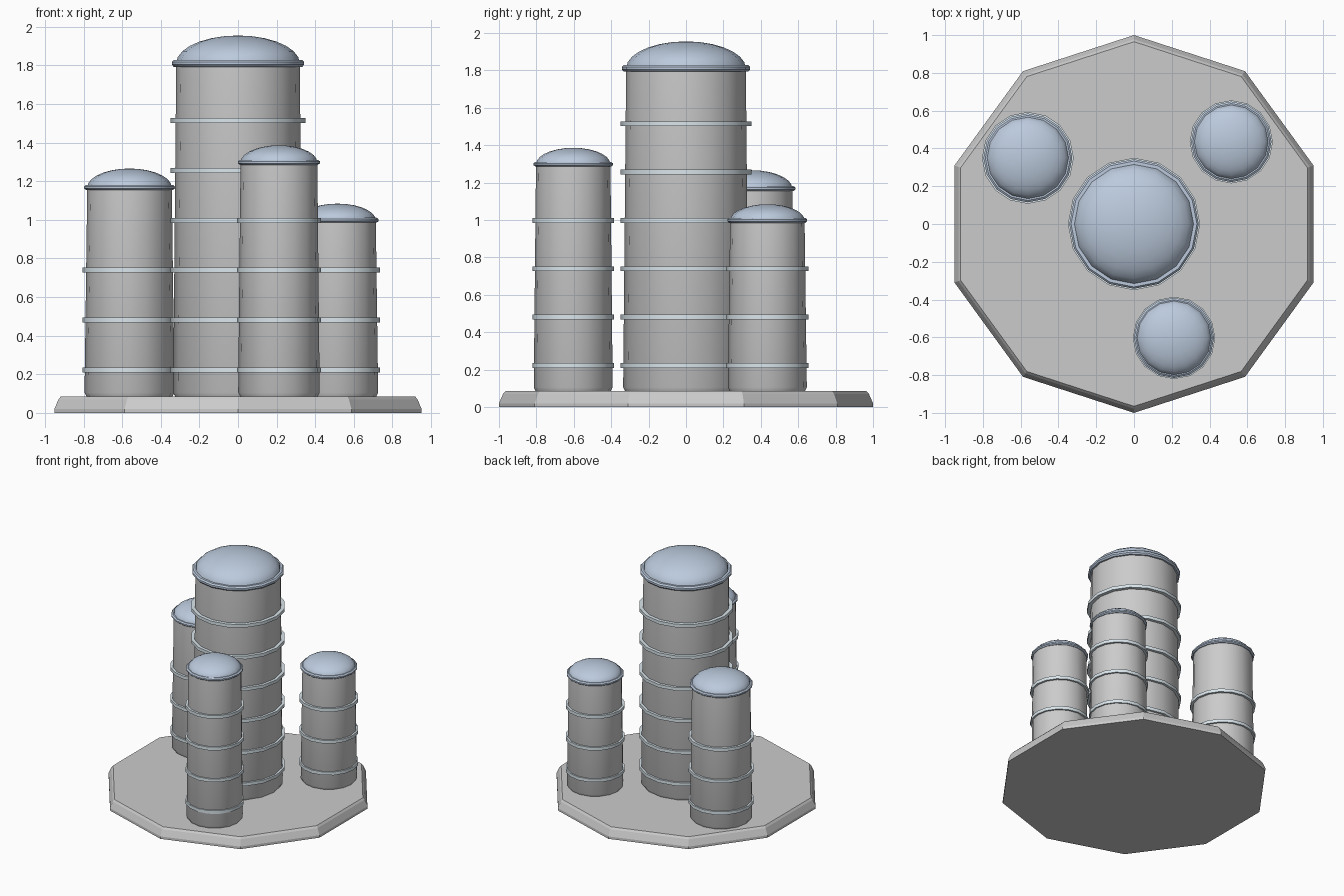
import bpy, bmesh
from math import sin, cos, pi, radians

if "Cube" in bpy.data.objects:
    bpy.data.objects.remove(bpy.data.objects["Cube"])


def material(name, color):
    m = bpy.data.materials.new(name)
    m.diffuse_color = color
    m.use_nodes = True
    m.node_tree.nodes["Principled BSDF"].inputs["Base Color"].default_value = m.diffuse_color
    return m


dome_blue = material("dome_blue", (0.50, 0.59, 0.72, 1))
band_pale = material("band_pale", (0.70, 0.79, 0.84, 1))


def revolve(name, profile, sides, loc=(0, 0), phase=0.0, mat=None, loop=False, angle=30):
    """Spin a (radius, z) profile; loop closes it into a ring, otherwise ends are capped."""
    bm = bmesh.new()
    rows = []
    for r, z in profile:
        if r < 1e-6:
            rows.append([bm.verts.new((0, 0, z))] * sides)
        else:
            rows.append([bm.verts.new((r * cos(phase + 2 * pi * i / sides),
                                       r * sin(phase + 2 * pi * i / sides), z))
                         for i in range(sides)])
    pairs = list(zip(rows, rows[1:]))
    if loop:
        pairs.append((rows[-1], rows[0]))
    for a, b in pairs:
        for i in range(sides):
            j = (i + 1) % sides
            bm.faces.new(list(dict.fromkeys((a[i], a[j], b[j], b[i]))))
    if not loop:
        for row in (rows[0], rows[-1]):
            if row[0] is not row[1]:
                bm.faces.new(row)
    bmesh.ops.recalc_face_normals(bm, faces=bm.faces)
    me = bpy.data.meshes.new(name)
    bm.to_mesh(me)
    bm.free()
    ob = bpy.data.objects.new(name, me)
    ob.location = (loc[0], loc[1], 0)
    bpy.context.collection.objects.link(ob)
    if mat:
        me.materials.append(mat)
    bpy.ops.object.select_all(action='DESELECT')
    bpy.context.view_layer.objects.active = ob
    ob.select_set(True)
    bpy.ops.object.shade_smooth_by_angle(angle=radians(angle))
    return ob


BASE_TOP = 0.085
SIDES = 16

# ten-sided base plate with chamfered rim
revolve("base_plate", [(1, 0), (1, 0.02), (0.978, 0.07), (0.965, BASE_TOP)],
        10, phase=pi / 2, angle=15)


def tower(name, loc, r_low, r_top, r_band, r_rim, rim_z, peak, bands):
    # tapered shaft with a small chamfer at the foot
    revolve(name + "_shaft", [(r_low - 0.013, BASE_TOP - 0.005), (r_low, 0.105),
                              (r_top, rim_z)], SIDES, loc)
    # flat bands
    for k in range(bands):
        z = 0.222 + 0.2585 * k
        revolve(f"{name}_band_{k + 1}",
                [(r_top - 0.01, z - 0.013), (r_band, z - 0.013),
                 (r_band, z + 0.013), (r_top - 0.01, z + 0.013)],
                SIDES, loc, mat=band_pale, loop=True)
    # rounded rim under the dome
    h = 0.018 if r_rim > 0.3 else 0.013
    revolve(name + "_rim",
            [(r_top - 0.02, rim_z - h), (r_rim - 0.010, rim_z - h),
             (r_rim, rim_z - h * 0.4), (r_rim, rim_z + h * 0.4),
             (r_rim - 0.010, rim_z + h), (r_top - 0.02, rim_z + h)],
            SIDES, loc, mat=dome_blue, loop=True)
    # shallow dome
    n = 7
    dome = [(r_top * cos(pi / 2 * i / n), rim_z + (peak - rim_z) * sin(pi / 2 * i / n))
            for i in range(n)] + [(0, peak)]
    revolve(name + "_dome", dome, SIDES, loc, mat=dome_blue, angle=40)


tower("main_tower", (0, 0), 0.336, 0.320, 0.350, 0.343, 1.811, 1.955, 6)
tower("left_tower", (-0.562, 0.35), 0.233, 0.219, 0.243, 0.235, 1.168, 1.266, 3)
tower("right_tower", (0.515, 0.435), 0.211, 0.199, 0.220, 0.213, 0.998, 1.084, 3)
tower("front_tower", (0.212, -0.603), 0.211, 0.199, 0.218, 0.212, 1.298, 1.386, 4)
